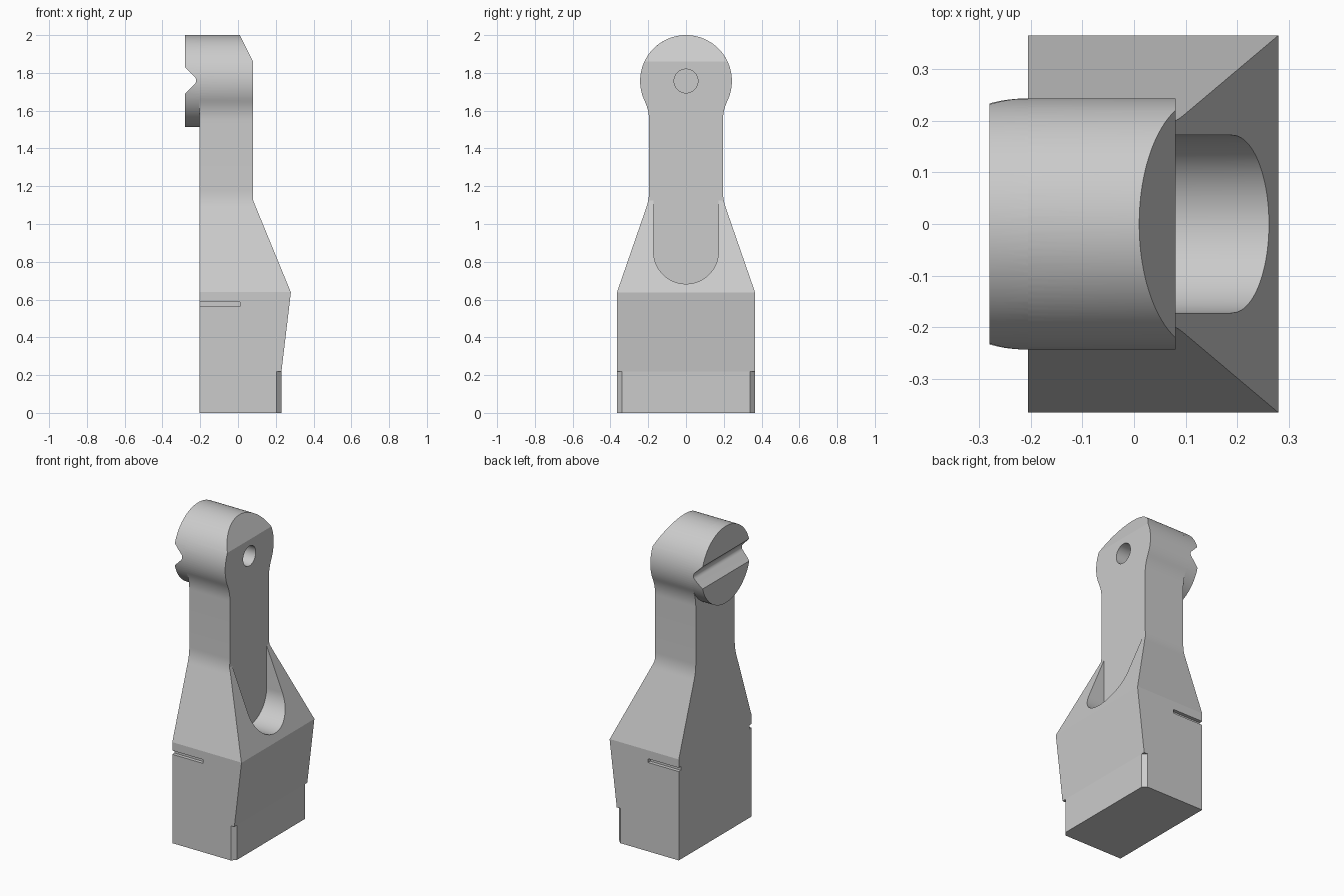
import bpy, bmesh
from math import sin, cos, radians, atan2, degrees, sqrt

if "Cube" in bpy.data.objects:
    bpy.data.objects.remove(bpy.data.objects["Cube"])

HEAD_Z, HEAD_R = 1.757, 0.243


def arc(cx, cy, r, a0, a1, n):
    return [(cx + r * cos(radians(a0 + (a1 - a0) * i / n)),
             cy + r * sin(radians(a0 + (a1 - a0) * i / n))) for i in range(n + 1)]


def bend(p, c, q, n):
    """Rounded corner from p to q around control point c."""
    return [tuple((1 - t) ** 2 * p[k] + 2 * t * (1 - t) * c[k] + t * t * q[k] for k in (0, 1))
            for t in (i / n for i in range(n + 1))]


def prism(name, pts, axis, lo, hi):
    """Extrude a 2D outline along x (pts are y,z), y (x,z) or z (x,y)."""
    place = {'x': lambda a, b, d: (d, a, b),
             'y': lambda a, b, d: (a, d, b),
             'z': lambda a, b, d: (a, b, d)}[axis]
    bm = bmesh.new()
    rings = [[bm.verts.new(place(a, b, d)) for a, b in pts] for d in (lo, hi)]
    bm.faces.new(rings[0])
    bm.faces.new(rings[1])
    n = len(pts)
    for i in range(n):
        j = (i + 1) % n
        bm.faces.new((rings[0][i], rings[0][j], rings[1][j], rings[1][i]))
    bmesh.ops.recalc_face_normals(bm, faces=bm.faces)
    me = bpy.data.meshes.new(name)
    bm.to_mesh(me)
    bm.free()
    ob = bpy.data.objects.new(name, me)
    bpy.context.collection.objects.link(ob)
    return ob


def combine(target, other, op):
    mod = target.modifiers.new(op, 'BOOLEAN')
    mod.operation, mod.object, mod.solver = op, other, 'EXACT'
    bpy.context.view_layer.objects.active = target
    bpy.ops.object.modifier_apply(modifier=mod.name)
    bpy.data.objects.remove(other)


# body: width outline seen from the right, with filleted neck and round head
R = 0.25
dy = 0.195 + R
dz = sqrt((HEAD_R + R) ** 2 - dy ** 2)
ang = degrees(atan2(dz, dy))
half = [(0.365, 0), (0.365, 0.64)]
half += bend((0.211, 1.085), (0.195, 1.13), (0.195, 1.178), 8)
half += arc(dy, HEAD_Z - dz, R, 180, 180 - ang, 8)
half += arc(0, HEAD_Z, HEAD_R, -ang, 90, 32)[1:]
outline = half + [(-y, z) for y, z in reversed(half[:-1])]
body = prism("lever_body", outline, 'x', -0.5, 0.5)

# depth outline seen from the front
side = prism("depth_profile", [(-0.205, -0.1), (0.23, -0.1), (0.23, 0.22), (0.28, 0.638),
                               (0.08, 1.125), (0.08, 1.86), (0.005, 2.01), (-0.205, 2.01)],
             'y', -0.6, 0.6)
combine(body, side, 'INTERSECT')

# round boss on the back of the head
boss = prism("head_boss", arc(0, HEAD_Z, HEAD_R, -ang, 360 - ang, 96)[:-1], 'x', -0.28, -0.205)
combine(body, boss, 'UNION')

# V groove across the boss
groove = [(-0.34, 1.89), (-0.232, 1.782)]
groove += bend((-0.232, 1.782), (-0.21, 1.76), (-0.232, 1.738), 20)[1:] + [(-0.34, 1.63)]
combine(body, prism("groove_cut", groove, 'y', -0.5, 0.5), 'DIFFERENCE')

# blind hole in the head
hole = arc(0, HEAD_Z, 0.063, 0, 360, 64)[:-1]
combine(body, prism("hole_cut", hole, 'x', -0.1, 0.3), 'DIFFERENCE')

# round-ended slot in the sloping shoulder
slot = [(-0.172, 1.2)] + arc(0, 0.855, 0.172, 180, 360, 48) + [(0.172, 1.2)]
combine(body, prism("slot_cut", slot, 'x', 0.08, 0.5), 'DIFFERENCE')

# side slits and chamfered lower corners, on both sides
for s in (1, -1):
    slit = [(-0.3, s * 0.343), (0.01, s * 0.343), (0.01, s * 0.45), (-0.3, s * 0.45)]
    combine(body, prism("slit_cut", slit, 'z', 0.563, 0.587), 'DIFFERENCE')
    corner = [(0.165, s * 0.405), (0.27, s * 0.30), (0.27, s * 0.405)]
    combine(body, prism("corner_cut", corner, 'z', -0.1, 0.22), 'DIFFERENCE')

body.select_set(True)
bpy.context.view_layer.objects.active = body
bpy.ops.object.shade_smooth_by_angle(angle=radians(6.5))
